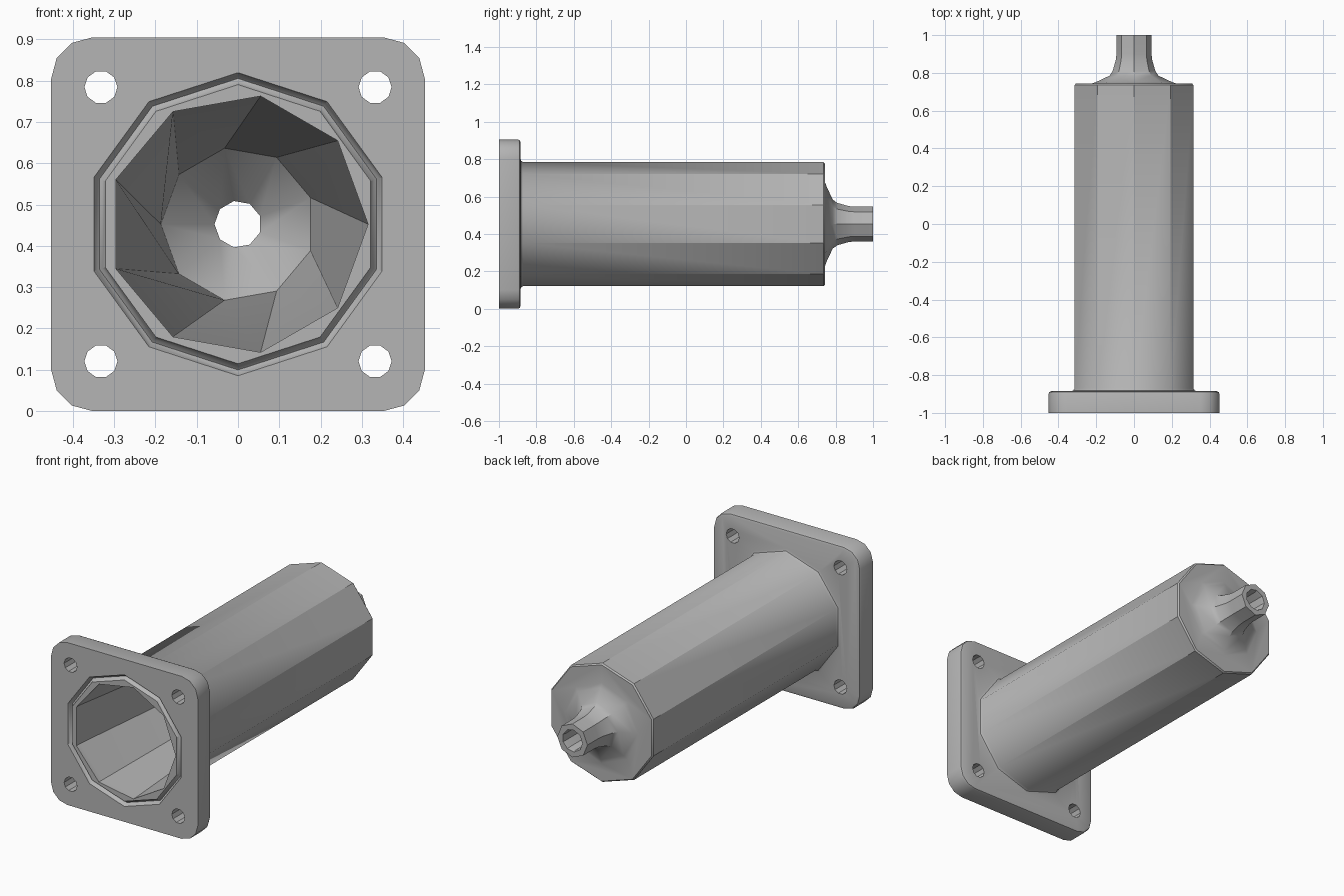
import bpy, bmesh
from math import sin, cos, pi, radians

MID = 0.4525   # height of the main axis

if "Cube" in bpy.data.objects:
    bpy.data.objects.remove(bpy.data.objects["Cube"])

metal = bpy.data.materials.new("plain grey")
metal.use_nodes = True
grey = (0.46, 0.46, 0.46, 1)
metal.diffuse_color = grey
metal.node_tree.nodes["Principled BSDF"].inputs["Base Color"].default_value = grey


def loft(name, rings, ring_shaped=False):
    """Skin a list of equal rings; cap the ends, or join last to first."""
    bm = bmesh.new()
    loops = [[bm.verts.new(p) for p in ring] for ring in rings]
    pairs = list(zip(loops, loops[1:]))
    if ring_shaped:
        pairs.append((loops[-1], loops[0]))
    else:
        bm.faces.new(loops[0])
        bm.faces.new(loops[-1])
    n = len(loops[0])
    for a, b in pairs:
        for i in range(n):
            j = (i + 1) % n
            quad = bm.faces.new((a[i], a[j], b[j], b[i]))
    bmesh.ops.recalc_face_normals(bm, faces=bm.faces)
    mesh = bpy.data.meshes.new(name)
    bm.to_mesh(mesh)
    bm.free()
    mesh.materials.append(metal)
    obj = bpy.data.objects.new(name, mesh)
    bpy.context.collection.objects.link(obj)
    return obj


def circle(r, y, sides, turn=0, x=0, z=MID):
    """Polygon ring around the y direction; turn is clockwise from the top."""
    angles = [radians(turn) + 2 * pi * i / sides for i in range(sides)]
    return [(x + r * sin(a), y, z + r * cos(a)) for a in angles]


def plate_ring(inset, y, half=0.4525, corner=0.10):
    """Square ring with rounded corners."""
    c, r, points = half - corner, corner - inset, []
    for k in range(4):
        sx, sz = (1, 1, -1, -1)[k], (1, -1, -1, 1)[k]
        for s in range(4):
            a = k * pi / 2 + s * pi / 6
            points.append((sx * c + r * sin(a), y, MID + sz * c + r * cos(a)))
    return points


def combine(target, other, operation):
    """Apply a boolean and remove the helper."""
    mod = target.modifiers.new("combine", "BOOLEAN")
    mod.operation, mod.object, mod.solver = operation, other, "EXACT"
    bpy.context.view_layer.objects.active = target
    bpy.ops.object.modifier_apply(modifier=mod.name)
    bpy.data.objects.remove(other)


# Square mounting flange with a softened back edge
housing = loft("flanged_housing", [plate_ring(i, y) for i, y in
               [(0, -1), (0, -0.90), (0.004, -0.889), (0.015, -0.885)]])

# Ten-sided barrel with a small fillet at the flange and a chamfered end
barrel = loft("barrel", [circle(r, y, 10) for r, y in
              [(0.35, -0.95), (0.35, -0.885), (0.338, -0.881), (0.331, -0.87),
               (0.331, 0.735), (0.324, 0.743)]])
combine(housing, barrel, "UNION")

# Flared outlet spout
spout = loft("spout", [circle(r, y, 8) for r, y in
             [(0.23, 0.70), (0.23, 0.741), (0.20, 0.752), (0.13, 0.785),
              (0.113, 0.81), (0.096, 0.87), (0.093, 0.90), (0.093, 1)]])
combine(housing, spout, "UNION")

# Tapered bore running through to the spout
bore = loft("bore_cutter", [circle(r, y, 9, turn) for r, y, turn in
            [(0.315, -1.05, 90), (0.315, -0.97, 90), (0.187, 0.66, 70),
             (0.057, 0.80, 70), (0.057, 0.985, 70), (0.064, 1.01, 70)]])
combine(housing, bore, "DIFFERENCE")

# Seal groove in the front face
groove = loft("groove_cutter", [circle(r, y, 10) for r, y in
              [(0.367, -1.02), (0.367, -1), (0.360, -0.985), (0.353, -0.978),
               (0.345, -0.985), (0.338, -1), (0.338, -1.02)]], True)
combine(housing, groove, "DIFFERENCE")

# Four bolt holes
for x in (-0.332, 0.332):
    for dz in (-0.332, 0.332):
        hole = loft("bolt_cutter", [circle(0.04, y, 10, 18, x, MID + dz)
                                    for y in (-1.05, -0.8)])
        combine(housing, hole, "DIFFERENCE")

# Smooth the gentle curves, keep the flats crisp
bpy.ops.object.select_all(action="DESELECT")
housing.select_set(True)
bpy.context.view_layer.objects.active = housing
bpy.ops.object.shade_smooth_by_angle(angle=radians(32))
